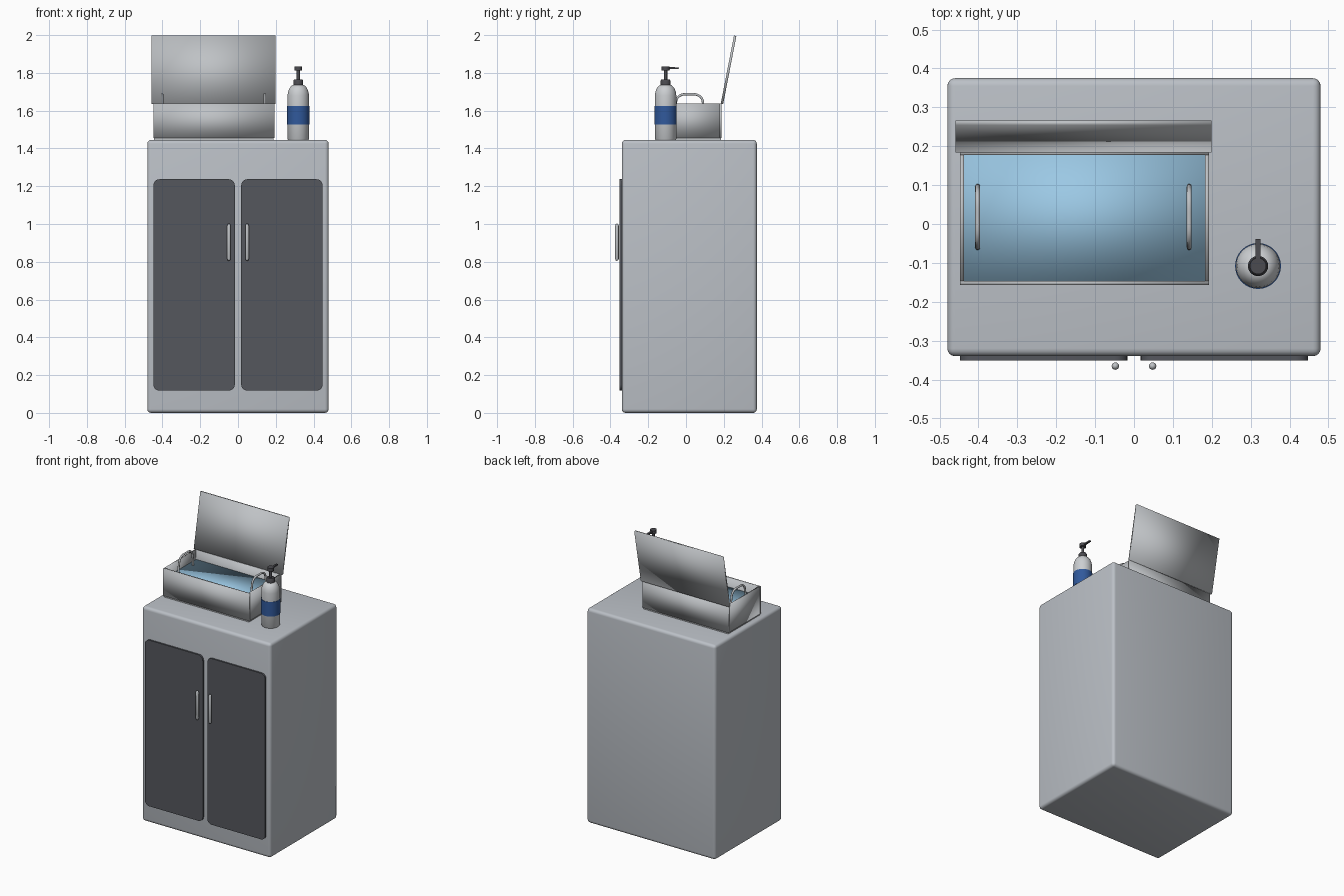
import bpy, bmesh, math
from mathutils import Matrix, Vector

if "Cube" in bpy.data.objects:
    bpy.data.objects.remove(bpy.data.objects["Cube"])


def mat(name, rgb):
    m = bpy.data.materials.new(name)
    m.diffuse_color = (*rgb, 1)
    m.use_nodes = True
    m.node_tree.nodes["Principled BSDF"].inputs["Base Color"].default_value = m.diffuse_color
    return m


GREY = mat("cabinet grey", (0.50, 0.53, 0.57))
DOOR = mat("door charcoal", (0.09, 0.095, 0.11))
STEEL = mat("brushed steel", (0.52, 0.54, 0.56))
WATER = mat("water blue", (0.33, 0.58, 0.78))
WHITE = mat("bottle white", (0.60, 0.62, 0.64))
BLUE = mat("label blue", (0.03, 0.10, 0.33))
DARK = mat("pump dark", (0.07, 0.07, 0.08))


def finish(name, bm, m, smooth=True, angle=None):
    me = bpy.data.meshes.new(name)
    bmesh.ops.recalc_face_normals(bm, faces=bm.faces)
    bm.to_mesh(me)
    bm.free()
    ob = bpy.data.objects.new(name, me)
    bpy.context.collection.objects.link(ob)
    me.materials.append(m)
    bpy.ops.object.select_all(action='DESELECT')
    ob.select_set(True)
    bpy.context.view_layer.objects.active = ob
    if angle:
        bpy.ops.object.shade_smooth_by_angle(angle=math.radians(angle))
    elif smooth:
        bpy.ops.object.shade_smooth()
    return ob


def box(name, lo, hi, m, bevel=0.0, segs=3, only_axis=None, smooth=True, angle=None):
    """Box between two corners; only_axis bevels just the edges along that axis."""
    lo, hi = Vector(lo), Vector(hi)
    bm = bmesh.new()
    bmesh.ops.create_cube(bm, size=1)
    for v in bm.verts:
        v.co = Vector([(a + b) / 2 + c * (b - a) for a, b, c in zip(lo, hi, v.co)])
    if bevel:
        edges = [e for e in bm.edges if only_axis is None or
                 abs((e.verts[0].co - e.verts[1].co)[only_axis]) > 1e-6]
        bmesh.ops.bevel(bm, geom=edges, offset=bevel, segments=segs, profile=0.5, affect='EDGES')
    return finish(name, bm, m, smooth, angle)


def lathe(name, profile, centre, m, n=32, angle=35):
    """Spin an (r, z) profile round a vertical axis."""
    bm = bmesh.new()
    vs = [bm.verts.new((centre[0] + r, centre[1], z)) for r, z in profile]
    es = [bm.edges.new(p) for p in zip(vs, vs[1:])]
    bmesh.ops.spin(bm, geom=vs + es, cent=(*centre, 0), axis=(0, 0, 1),
                   angle=2 * math.pi, steps=n, use_duplicate=False)
    bmesh.ops.remove_doubles(bm, verts=bm.verts, dist=1e-5)
    return finish(name, bm, m, angle=angle)


def tube(name, pts, r, m):
    cu = bpy.data.curves.new(name, 'CURVE')
    cu.dimensions = '3D'
    cu.bevel_depth, cu.bevel_resolution, cu.use_fill_caps = r, 3, True
    cu.resolution_u = 6
    sp = cu.splines.new('BEZIER')
    sp.bezier_points.add(len(pts) - 1)
    for p, co in zip(sp.bezier_points, pts):
        p.co = co
        p.handle_left_type = p.handle_right_type = 'AUTO'
    ob = bpy.data.objects.new(name, cu)
    bpy.context.collection.objects.link(ob)
    cu.materials.append(m)
    bpy.ops.object.select_all(action='DESELECT')
    ob.select_set(True)
    bpy.context.view_layer.objects.active = ob
    bpy.ops.object.convert(target='MESH')
    bpy.ops.object.shade_smooth_by_angle(angle=math.radians(50))


# Cabinet body
box("cabinet", (-0.48, -0.34, 0), (0.48, 0.375, 1.445), GREY, 0.02, 4)

# Doors and their bar handles
for s, side in ((-1, "left"), (1, "right")):
    x0, x1 = sorted((s * 0.017, s * 0.448))
    box(side + "_door", (x0, -0.351, 0.118), (x1, -0.335, 1.237), DOOR, 0.032, 5,
        only_axis=1, angle=35)
    lathe(side + "_door_handle", [(0, 0.805), (0.006, 0.807), (0.0095, 0.815), (0.0095, 0.992),
                                  (0.006, 1.0), (0, 1.002)], (s * 0.048, -0.3655), STEEL, 16, 60)

# Steel tub: floor plate, four walls and water
X0, X1, Y0, Y1, T = -0.448, 0.193, -0.157, 0.188, 0.011
box("tub_floor", (X0 + 0.004, Y0 + 0.004, 1.443), (X1 - 0.004, Y1 - 0.004, 1.457), STEEL, angle=30)
box("tub_front", (X0, Y0, 1.455), (X1, Y0 + T, 1.638), STEEL)
box("tub_back", (X0, Y1 - T, 1.455), (X1, Y1, 1.638), STEEL)
box("tub_left", (X0, Y0 + T, 1.455), (X0 + T, Y1 - T, 1.638), STEEL)
box("tub_right", (X1 - T, Y0 + T, 1.455), (X1, Y1 - T, 1.638), STEEL)
box("water", (X0 + T, Y0 + T, 1.555), (X1 - T, Y1 - T, 1.575), WATER)

# Basket handles rising out of the water
for x, side in ((-0.402, "left"), (0.142, "right")):
    tube(side + "_basket_handle",
         [(x, y, z) for y, z in ((-0.061, 1.565), (-0.056, 1.63), (-0.04, 1.674), (0.018, 1.687),
                                 (0.076, 1.674), (0.092, 1.63), (0.097, 1.565))], 0.0065, STEEL)

# Open lid, leaning back from the rear rim
lid = box("lid", (-0.459, 0, 0), (0.199, 0.013, 0.367), STEEL)
lid.data.transform(Matrix.Translation((0, 0.184, 1.6375)) @ Matrix.Rotation(math.radians(-11), 4, 'X'))

# Pump bottle
C = (0.319, -0.108)
lathe("bottle", [(0, 1.443), (0.052, 1.443), (0.057, 1.45), (0.057, 1.68), (0.054, 1.70),
                 (0.046, 1.72), (0.034, 1.733), (0.022, 1.738), (0, 1.738)], C, WHITE, 32, 45)
lathe("label", [(0.056, 1.527), (0.059, 1.527), (0.059, 1.625), (0.056, 1.625)], C, BLUE)
lathe("pump_collar", [(0, 1.734), (0.026, 1.734), (0.026, 1.758), (0.022, 1.766), (0, 1.766)], C, DARK, 24)
lathe("pump_stem", [(0, 1.76), (0.009, 1.76), (0.009, 1.815), (0, 1.815)], C, DARK, 16)
lathe("pump_head", [(0, 1.812), (0.021, 1.812), (0.021, 1.834), (0, 1.834)], C, DARK, 16)
spout = box("pump_spout", (C[0] - 0.006, C[1], 1.818), (C[0] + 0.006, -0.038, 1.832), DARK, angle=30)
for v in spout.data.vertices:
    if v.co.y > -0.05:
        v.co.z = 1.822 + (v.co.z - 1.818) * 0.5
